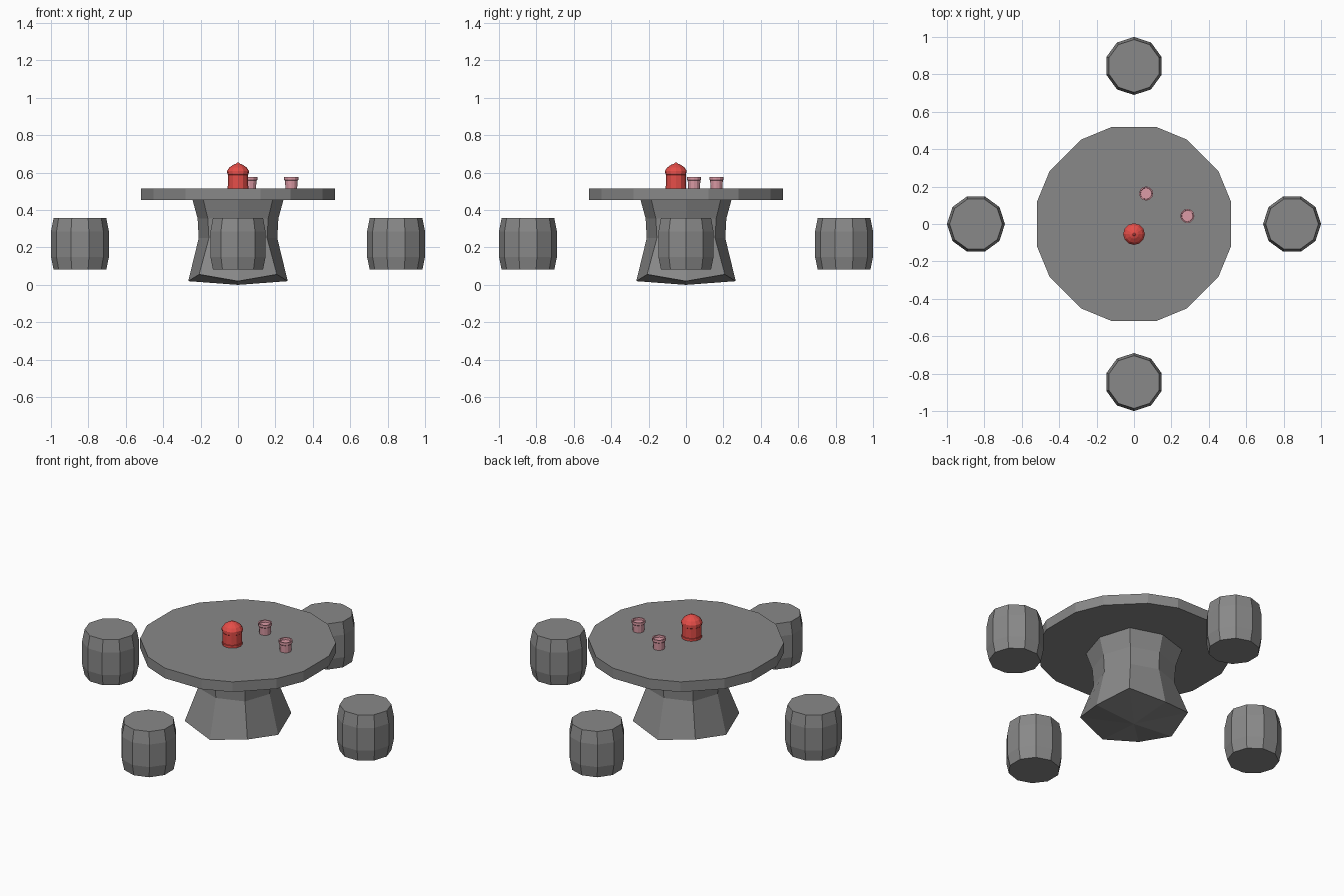
import bpy, bmesh
from math import pi, cos, sin

if "Cube" in bpy.data.objects:
    bpy.data.objects.remove(bpy.data.objects["Cube"])


def material(name, color):
    m = bpy.data.materials.new(name)
    m.diffuse_color = color
    m.use_nodes = True
    m.node_tree.nodes["Principled BSDF"].inputs["Base Color"].default_value = m.diffuse_color
    return m


def finish(name, bm, loc, mat):
    bmesh.ops.recalc_face_normals(bm, faces=bm.faces)
    me = bpy.data.meshes.new(name)
    bm.to_mesh(me)
    bm.free()
    ob = bpy.data.objects.new(name, me)
    ob.location = loc
    bpy.context.collection.objects.link(ob)
    me.materials.append(mat)
    return ob


def lathe(name, profile, sides, loc, turn, mat):
    """Flat-faced turned solid from (radius, z) points, bottom to top."""
    bm = bmesh.new()
    rings = []
    for r, z in profile:
        rings.append([bm.verts.new((r * cos(turn + 2 * pi * i / sides),
                                    r * sin(turn + 2 * pi * i / sides), z))
                      for i in range(sides)])
    for a, b in zip(rings, rings[1:]):
        for i in range(sides):
            j = (i + 1) % sides
            bm.faces.new((a[i], a[j], b[j], b[i]))
    bm.faces.new(rings[0][::-1])
    bm.faces.new(rings[-1])
    return finish(name, bm, loc, mat)


stone = material("dark_stone", (0.25, 0.25, 0.25, 1))
red = material("red", (0.78, 0.075, 0.065, 1))
pink = material("pink", (0.72, 0.33, 0.38, 1))

# Table top: octagon with clipped corners
bm = bmesh.new()
angles = [k * pi / 4 + s * 0.23 for k in range(8) for s in (-1, 1)]
face = bm.faces.new([bm.verts.new((0.532 * cos(a), 0.532 * sin(a), 0.453)) for a in angles])
top = bmesh.ops.extrude_face_region(bm, geom=[face], use_keep_orig=True)["geom"]
for v in top:
    if isinstance(v, bmesh.types.BMVert):
        v.co.z = 0.514
finish("table_top", bm, (0, 0, 0), stone)

# Pedestal: waisted octagon, its bottom corners lifted on the diagonals
bm = bmesh.new()
rings = []
for axis_r, diag_r, axis_z, diag_z in [(0.266, 0.294, 0.02, 0.056), (0.21, 0.22, 0.25, 0.25),
                                       (0.216, 0.228, 0.355, 0.355), (0.243, 0.262, 0.454, 0.454)]:
    ring = []
    for i in range(8):
        r, z = (diag_r, diag_z) if i % 2 else (axis_r, axis_z)
        ring.append(bm.verts.new((r * cos(i * pi / 4), r * sin(i * pi / 4), z)))
    rings.append(ring)
for a, b in zip(rings, rings[1:]):
    for i in range(8):
        j = (i + 1) % 8
        bm.faces.new((a[i], a[j], b[j], b[i]))
bm.faces.new(rings[-1])
foot = bm.verts.new((0, 0, 0))
for i in range(8):
    bm.faces.new((foot, rings[0][(i + 1) % 8], rings[0][i]))
finish("pedestal", bm, (0, 0, 0), stone)

# Four barrel stools around the table
for i, side in enumerate(("right", "back", "left", "front")):
    a = i * pi / 2
    lathe("stool_" + side, [(0.141, 0.083), (0.155, 0.15), (0.155, 0.285), (0.141, 0.357)],
          10, (0.845 * cos(a), 0.845 * sin(a), 0), a, stone)

# Red canister with a pointed lid
spot = (0, -0.054, 0)
lathe("canister_body", [(0.055, 0.513), (0.055, 0.528), (0.053, 0.53), (0.053, 0.588),
                        (0.055, 0.59), (0.055, 0.602)], 12, spot, 0, red)
lathe("canister_lid", [(0.058, 0.598), (0.058, 0.61), (0.046, 0.628), (0.024, 0.643),
                       (0.012, 0.647), (0.006, 0.653)], 12, spot, 0, red)

# Two filled cups
for i, (x, y) in enumerate([(0.065, 0.163), (0.285, 0.043)]):
    lathe(f"cup_{i + 1}", [(0.031, 0.513), (0.034, 0.558), (0.038, 0.562), (0.038, 0.577),
                           (0.031, 0.577), (0.030, 0.565)], 12, (x, y, 0), 0, pink)
